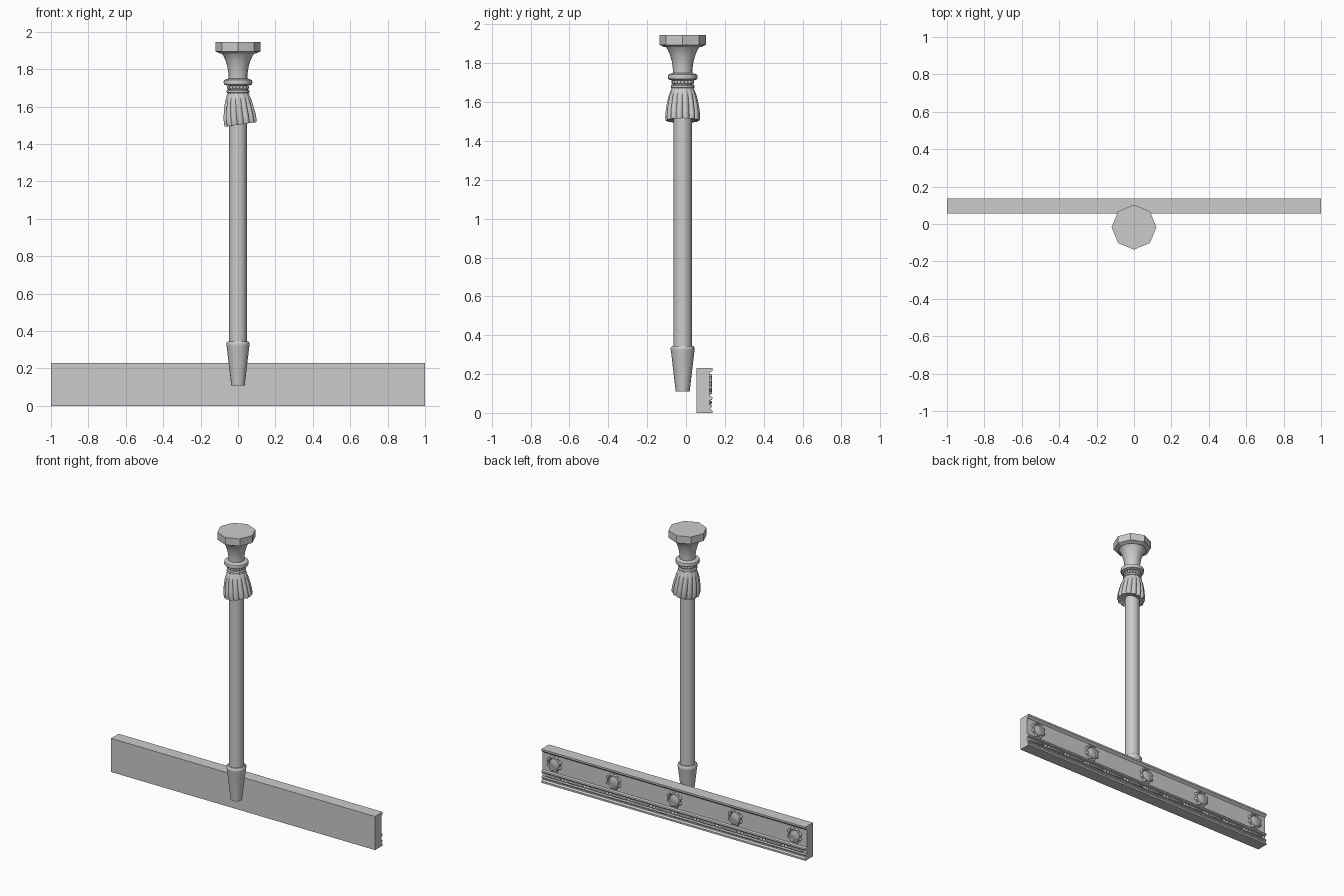
import bpy, bmesh, math
from mathutils import Matrix, Vector

cube = bpy.data.objects.get("Cube")
if cube:
    bpy.data.objects.remove(cube, do_unlink=True)

stone = bpy.data.materials.new("grey stone")
stone.use_nodes = True
GREY = (0.6, 0.6, 0.6, 1)
stone.diffuse_color = GREY
stone.node_tree.nodes["Principled BSDF"].inputs["Base Color"].default_value = GREY

AXIS_Y = -0.017
TAU = math.tau


def finish(name, bm, smooth=None):
    bmesh.ops.recalc_face_normals(bm, faces=bm.faces)
    mesh = bpy.data.meshes.new(name)
    bm.to_mesh(mesh)
    bm.free()
    mesh.materials.append(stone)
    ob = bpy.data.objects.new(name, mesh)
    bpy.context.collection.objects.link(ob)
    if smooth:
        bpy.ops.object.select_all(action='DESELECT')
        ob.select_set(True)
        bpy.context.view_layer.objects.active = ob
        bpy.ops.object.shade_smooth_by_angle(angle=math.radians(smooth))
    return ob


def add_lathe(bm, profile, sides, place=Matrix(), point=None):
    """Closed turned solid from (radius, height) pairs."""
    rings = []
    for r, z in profile:
        ring = []
        for i in range(sides):
            a = TAU * i / sides
            co = point(a, r, z) if point else Vector((r * math.cos(a), r * math.sin(a), z))
            ring.append(bm.verts.new(place @ co))
        rings.append(ring)
    for low, high in zip(rings, rings[1:]):
        for i in range(sides):
            j = (i + 1) % sides
            bm.faces.new((low[i], low[j], high[j], high[i]))
    bm.faces.new(rings[0])
    bm.faces.new(rings[-1])


def turned(name, profile, sides=16, smooth=None, point=None):
    bm = bmesh.new()
    add_lathe(bm, profile, sides, Matrix.Translation((0, AXIS_Y, 0)), point)
    return finish(name, bm, smooth)


# Column parts, from the foot up
turned("foot", [(.036, .11), (.06, .315), (.062, .325), (.062, .335), (.055, .345), (.047, .345)], smooth=35)
turned("shaft", [(.047, .33), (.047, 1.6)], smooth=35)
turned("lower_ring", [(.055, 1.67), (.061, 1.675), (.061, 1.685), (.055, 1.692)])
turned("bead_core", [(.049, 1.685), (.049, 1.72)])
turned("upper_ring", [(.06, 1.712), (.074, 1.718), (.077, 1.73), (.074, 1.742), (.05, 1.75)], smooth=35)
turned("flared_neck", [(.05, 1.745), (.051, 1.775), (.056, 1.81), (.066, 1.845),
                       (.077, 1.87), (.088, 1.885), (.088, 1.895)], smooth=35)
turned("cap", [(.098, 1.885), (.12, 1.895), (.12, 1.945)], sides=8)

# Row of beads between the rings
bm = bmesh.new()
for i in range(16):
    a = TAU * i / 16
    pos = Vector((.049 * math.cos(a), AXIS_Y + .049 * math.sin(a), 1.702))
    bmesh.ops.create_uvsphere(bm, u_segments=8, v_segments=6, radius=.01,
                              matrix=Matrix.Translation(pos))
finish("neck_beads", bm, 60)


# Fluted skirt, swept slightly to one side
def flute(a, r, z):
    drop = max(0, min(1, (1.675 - z) / .17))
    r *= 1 - .13 * (1 - abs(math.sin(a * 7))) * min(1, drop * 3)
    return Vector((r * math.cos(a) + .014 * drop ** 1.5, r * math.sin(a),
                   z + .012 * drop * math.cos(a)))


turned("fluted_skirt", [(.046, 1.515), (.075, 1.508), (.087, 1.505), (.09, 1.52), (.088, 1.55), (.082, 1.59),
                        (.073, 1.63), (.062, 1.66), (.055, 1.675)], sides=84, smooth=40, point=flute)

# Moulded beam: side profile as (y, z), drawn along x
profile = [(.055, 0), (.137, 0), (.137, .012), (.126, .02), (.126, .026), (.134, .031), (.134, .038),
           (.122, .042), (.122, .064), (.134, .068), (.137, .075), (.134, .082), (.122, .087),
           (.122, .205), (.13, .212), (.137, .218), (.137, .23), (.055, .23)]
bm = bmesh.new()
ends = [[bm.verts.new((x, y, z)) for y, z in profile] for x in (-1, 1)]
for i in range(len(profile)):
    j = (i + 1) % len(profile)
    bm.faces.new((ends[0][i], ends[0][j], ends[1][j], ends[1][i]))
for end in ends:
    bm.faces.new(end)
finish("beam", bm)

# Rods and paired beads in the lower groove
rods, beads = bmesh.new(), bmesh.new()
COUNT = 12
for i in range(COUNT):
    x = -1 + (2 * i + 1) / COUNT
    turn = Matrix.Translation((x, .123, .053)) @ Matrix.Rotation(math.pi / 2, 4, 'Y')
    add_lathe(rods, [(.005, -.054), (.01, -.046), (.01, .046), (.005, .054)], 8, turn)
    if i:
        for side in (-1, 1):
            pos = (x - 1 / COUNT + side * .011, .124, .053)
            bmesh.ops.create_uvsphere(beads, u_segments=8, v_segments=6, radius=.01,
                                      matrix=Matrix.Translation(pos))
finish("groove_rods", rods, 35)
finish("groove_beads", beads, 60)

# Round medallions with a raised rim and studs
rims, studs = bmesh.new(), bmesh.new()
for x in (-.91, -.46, 0, .46, .91):
    centre = Vector((x, .12, .148))
    face = Matrix.Translation(centre) @ Matrix.Rotation(-math.pi / 2, 4, 'X')
    add_lathe(rims, [(.048, 0), (.048, .01), (.043, .015), (.037, .013), (.033, .007),
                     (.022, .008), (.012, .011)], 16, face)
    for i in range(8):
        a = TAU * (i + .5) / 8
        pos = centre + Vector((.046 * math.cos(a), .004, .046 * math.sin(a)))
        bmesh.ops.create_uvsphere(studs, u_segments=8, v_segments=6, radius=.011,
                                  matrix=Matrix.Translation(pos))
finish("medallions", rims, 35)
finish("medallion_studs", studs, 60)
